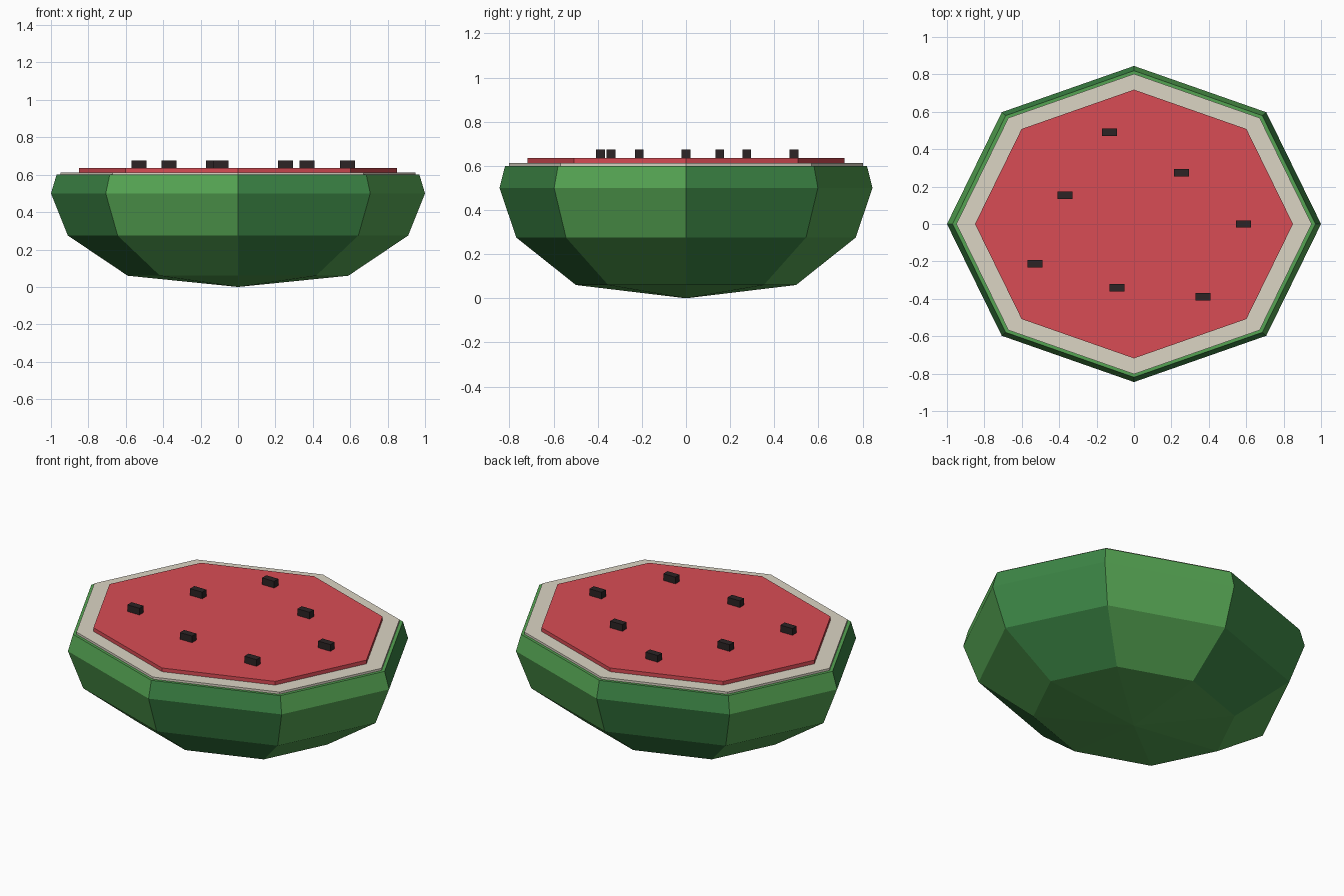
import bpy, bmesh
from math import cos, sin, pi

SIDES = 8
DEPTH = 0.845  # the melon is narrower front to back

cube = bpy.data.objects.get("Cube")
if cube:
    bpy.data.objects.remove(cube, do_unlink=True)


def material(name, rgb):
    mat = bpy.data.materials.new(name)
    mat.use_nodes = True
    mat.diffuse_color = (*rgb, 1)
    mat.node_tree.nodes["Principled BSDF"].inputs["Base Color"].default_value = (*rgb, 1)
    return mat


light_green = material("light green rind", (0.09, 0.37, 0.085))
dark_green = material("dark green rind", (0.045, 0.235, 0.06))
cream = material("cream pith", (0.71, 0.66, 0.55))
red = material("red flesh", (0.69, 0.073, 0.09))
black = material("black seed", (0.025, 0.017, 0.018))


def finish(name, bm, *mats):
    bmesh.ops.recalc_face_normals(bm, faces=bm.faces)
    mesh = bpy.data.meshes.new(name)
    bm.to_mesh(mesh)
    bm.free()
    for mat in mats:
        mesh.materials.append(mat)
    obj = bpy.data.objects.new(name, mesh)
    bpy.context.collection.objects.link(obj)
    return obj


def lathe(name, profile, mats, tip=None):
    """Stack eight-sided oval rings; side faces alternate between the materials."""
    bm = bmesh.new()
    rings = [[bm.verts.new((r * cos(2 * pi * i / SIDES), DEPTH * r * sin(2 * pi * i / SIDES), z))
              for i in range(SIDES)] for r, z in profile]
    for low, high in zip(rings, rings[1:]):
        for i in range(SIDES):
            j = (i + 1) % SIDES
            face = bm.faces.new((low[i], low[j], high[j], high[i]))
            face.material_index = (i + 1) % len(mats)
    bm.faces.new(rings[-1])
    if tip is None:
        bm.faces.new(rings[0])
    else:
        point = bm.verts.new((0, 0, tip))
        for i in range(SIDES):
            bm.faces.new((rings[0][i], rings[0][(i + 1) % SIDES], point))
    return finish(name, bm, *mats)


# Striped rind bowl, then the pith and flesh layers on its cut
lathe("rind", [(0.59, 0.06), (0.91, 0.275), (1.0, 0.5), (0.97, 0.6)],
      [light_green, dark_green], tip=0)
lathe("pith", [(0.95, 0.595), (0.95, 0.613)], [cream])
lathe("flesh", [(0.85, 0.608), (0.85, 0.635)], [red])

# Seeds scattered on the flesh
spots = [(-0.13, 0.49), (0.255, 0.275), (-0.37, 0.153), (0.585, 0),
         (-0.53, -0.212), (-0.092, -0.34), (0.368, -0.388)]
for number, (x, y) in enumerate(spots, 1):
    bm = bmesh.new()
    bmesh.ops.create_cube(bm, size=1)
    bmesh.ops.scale(bm, vec=(0.08, 0.04, 0.05), verts=bm.verts)
    seed = finish(f"seed_{number}", bm, black)
    seed.location = (x, y, 0.65)
